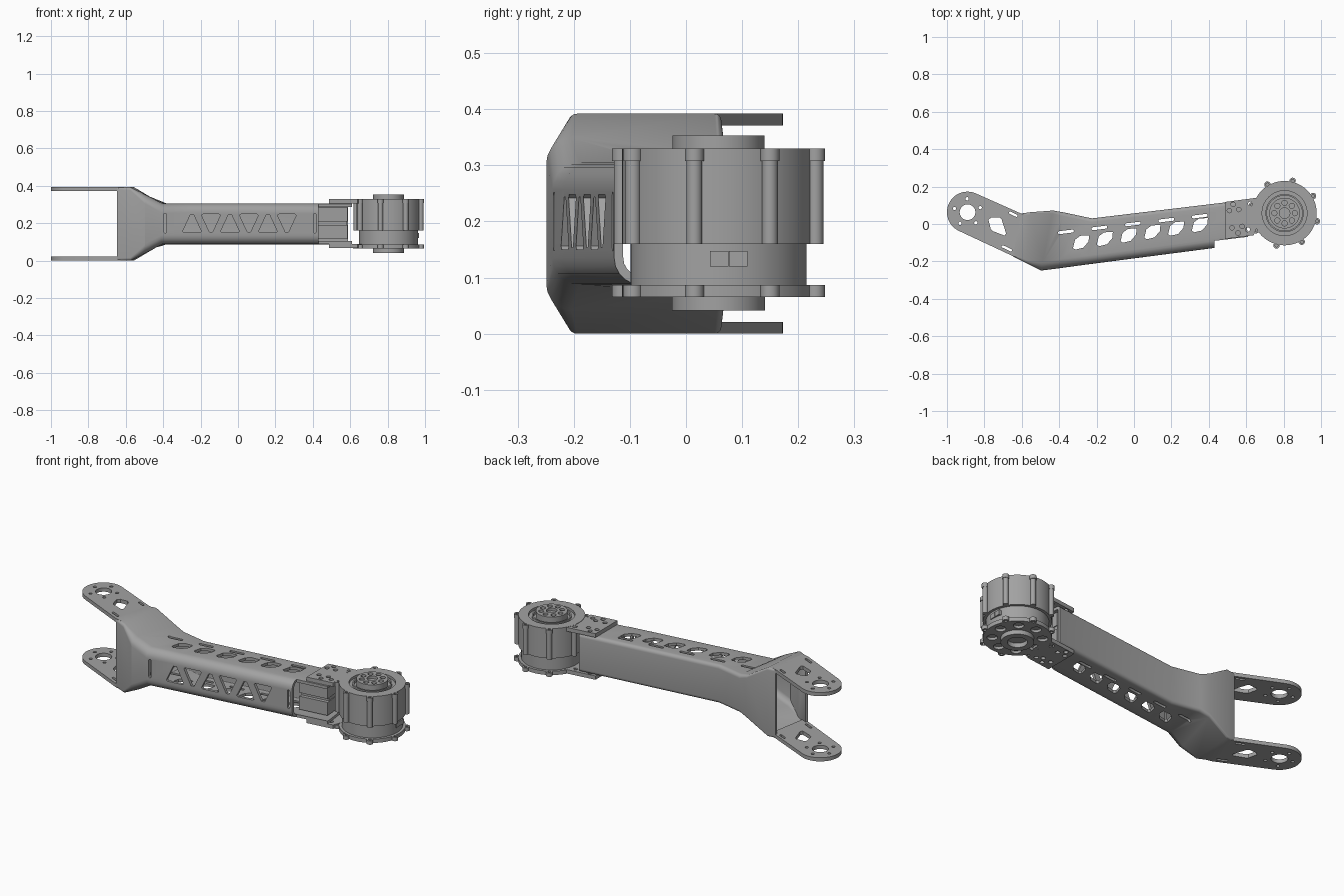
import bpy, bmesh, math
from math import sin, cos, pi

cube = bpy.data.objects.get("Cube")
if cube:
    bpy.data.objects.remove(cube)

GREY = 0.36
metal = bpy.data.materials.new("machined_grey")
metal.use_nodes = True
metal.diffuse_color = (GREY, GREY, GREY, 1)
metal.node_tree.nodes["Principled BSDF"].inputs["Base Color"].default_value = (GREY, GREY, GREY, 1)

MID = 0.196             # mid height of the arm
PIVOT = (-0.89, 0.063)  # fork eye
HUB = (0.805, 0.058)    # motor axis


def finish(name, bm):
    bmesh.ops.recalc_face_normals(bm, faces=bm.faces)
    mesh = bpy.data.meshes.new(name)
    bm.to_mesh(mesh)
    bm.free()
    mesh.materials.append(metal)
    ob = bpy.data.objects.new(name, mesh)
    bpy.context.collection.objects.link(ob)
    return ob


def activate(ob):
    bpy.ops.object.select_all(action='DESELECT')
    ob.select_set(True)
    bpy.context.view_layer.objects.active = ob


def smooth(ob):
    activate(ob)
    bpy.ops.object.shade_smooth_by_angle(angle=math.radians(30))


def prisms(name, outlines, lo, hi, front=False):
    """Extrude outlines along z, or along y when front is set."""
    bm = bmesh.new()
    for pts in outlines:
        rings = [[bm.verts.new((a, d, b) if front else (a, b, d)) for a, b in pts] for d in (lo, hi)]
        n = len(pts)
        for i in range(n):
            j = (i + 1) % n
            bm.faces.new((rings[0][i], rings[0][j], rings[1][j], rings[1][i]))
        for ring in rings:
            bm.faces.new(ring)
    return finish(name, bm)


def circle(c, r, n=24):
    return [(c[0] + r * cos(2 * pi * i / n), c[1] + r * sin(2 * pi * i / n)) for i in range(n)]


def polar(c, r, angle):
    return (c[0] + r * cos(math.radians(angle)), c[1] + r * sin(math.radians(angle)))


def ring_of_holes(c, dist, r, count, start=0):
    return [circle(polar(c, dist, start + 360 * i / count), r, 16) for i in range(count)]


def slot(c, length, width, angle):
    """Rounded slot centred on c."""
    t = math.radians(angle)
    pts = []
    for side in (1, -1):
        for k in range(7):
            a = -pi / 2 + pi * k / 6
            u = side * (length / 2 - width / 2 + width / 2 * cos(a))
            v = side * width / 2 * sin(a)
            pts.append((c[0] + u * cos(t) - v * sin(t), c[1] + u * sin(t) + v * cos(t)))
    return pts


def cut(ob, cutter):
    mod = ob.modifiers.new("cut", 'BOOLEAN')
    mod.operation = 'DIFFERENCE'
    mod.solver = 'EXACT'
    mod.object = cutter
    activate(ob)
    bpy.ops.object.modifier_apply(modifier=mod.name)
    bpy.data.objects.remove(cutter)


def revolve(name, c, profile, steps=64):
    bm = bmesh.new()
    verts = [bm.verts.new((c[0] + r, c[1], z)) for r, z in profile]
    edges = [bm.edges.new(p) for p in zip(verts, verts[1:])]
    bmesh.ops.spin(bm, geom=verts + edges, cent=(*c, 0), axis=(0, 0, 1), angle=2 * pi, steps=steps)
    bmesh.ops.remove_doubles(bm, verts=bm.verts, dist=1e-4)
    ob = finish(name, bm)
    smooth(ob)
    return ob


def arm_section(front, back, hf, hb, rf, rb):
    """Rounded cross-section from a front point to a back point."""
    length = math.dist(front, back)
    pts = []
    for u0, h, r, sz, start in ((0, hf, rf, -1, 180), (length, hb, rb, -1, 270),
                                (length, hb, rb, 1, 0), (0, hf, rf, 1, 90)):
        cu = u0 + r if u0 == 0 else u0 - r
        for k in range(6):
            a = math.radians(start + 18 * k)
            t = (cu + r * cos(a)) / length
            pts.append((front[0] + (back[0] - front[0]) * t, front[1] + (back[1] - front[1]) * t,
                        MID + sz * (h - r) + r * sin(a)))
    return pts


# Hollow arm: flared fork root tapering into a straight box beam
sections = [
    arm_section((-.647, -.174), (-.604, .056), .196, .196, .012, .012),
    arm_section((-.575, -.210), (-.555, .063), .196, .196, .016, .012),
    arm_section((-.497, -.249), (-.433, .072), .153, .125, .045, .016),
    arm_section((-.410, -.238), (-.380, .063), .109, .109, .048, .02),
    arm_section((-.255, -.217), (-.225, .030), .109, .109, .048, .02),
    arm_section((.615, -.104), (.585, .127), .109, .109, .048, .02),
]
bm = bmesh.new()
rows = [[bm.verts.new(p) for p in s] for s in sections]
for a, b in zip(rows, rows[1:]):
    for i in range(len(a)):
        j = (i + 1) % len(a)
        bm.faces.new((a[i], a[j], b[j], b[i]))
arm = finish("arm_shell", bm)
shell = arm.modifiers.new("wall", 'SOLIDIFY')
shell.thickness = 0.016
shell.offset = -1
activate(arm)
bpy.ops.object.modifier_apply(modifier=shell.name)

# Slanted windows and slots through top and bottom, and the notched beam end
window = [(-.043, -.03), (-.032, .015), (-.004, .036), (.043, .038), (.04, .005), (.012, -.028), (-.03, -.038)]
holes = []
for i in range(6):
    x = -.283 + .127 * i
    y = -.099 + .0185 * i
    holes.append([(x + a, y + b) for a, b in window])
holes += [slot((-.364 + .179 * i, -.042 + .021 * i), .085, .016, 7) for i in range(5)]
holes.append([(.43, -.3), (.43, -.09), (.7, -.058), (.7, -.3)])
cut(arm, prisms("top_cutter", holes, -.1, .5))

# Alternating triangles and end slots in the front wall
holes = []
for i in range(6):
    x = -.246 + .1015 * i
    s = 1 if i % 2 == 0 else -1
    zc = .198 if s > 0 else .2
    holes.append([(x - .05, zc - s * .042), (x - .043, zc - s * .048), (x + .043, zc - s * .048),
                  (x + .05, zc - s * .042), (x + .009, zc + s * .046), (x - .009, zc + s * .046)])
holes += [slot((x, .2), .105, .014, 90) for x in (-.39, .41)]
cut(arm, prisms("front_cutter", holes, -.4, -.07, front=True))
smooth(arm)

# Fork plates
outline = [polar(PIVOT, .11, 68 + i * 177 / 24) for i in range(25)]
outline += [(-.647, -.172), (-.61, -.18), (-.57, .045), (-.604, .056)]
for name, lo in (("upper_fork_plate", .371), ("lower_fork_plate", .0)):
    plate = prisms(name, [outline], lo, lo + .021)
    holes = [circle(PIVOT, .042, 32)] + ring_of_holes(PIVOT, .072, .009, 5, 20)
    holes.append([(-.778, .022), (-.765, .034), (-.72, .036), (-.708, .026),
                  (-.684, -.05), (-.692, -.062), (-.755, -.038), (-.766, -.028)])
    holes += [slot((-.645, .052), .05, .013, -25), slot((-.68, -.13), .06, .013, -25)]
    cut(plate, prisms("plate_cutter", holes, lo - .05, lo + .07))
    smooth(plate)

# Motor brackets and the spacer between them
bracket = [(.487, -.08), (.64, -.06), (.675, .03), (.675, .142), (.655, .14), (.487, .118)]
screws = [(.53, .105), (.51, .072), (.56, .077), (.622, .108), (.524, -.02),
          (.556, -.048), (.578, -.013), (.608, -.03)]
for name, lo in (("upper_motor_bracket", .306), ("lower_motor_bracket", .066)):
    plate = prisms(name, [bracket], lo, lo + .022)
    cut(plate, prisms("screw_cutter", [circle(p, .012, 16) for p in screws], lo - .005, lo + .03))
    smooth(plate)
for i, lo in enumerate((.115, .21)):
    prisms(f"spacer_{i}", [[(.42, -.05), (.585, -.03), (.575, .09), (.42, .07)]], lo, lo + .075)
prisms("spacer_core", [[(.42, -.03), (.58, -.01), (.57, .09), (.42, .07)]], .13, .27)

# Motor body with grooved top
motor = revolve("motor_body", HUB, [
    (0, .338), (.028, .338), (.028, .353), (.082, .353), (.082, .312), (.094, .312), (.094, .328),
    (.102, .328), (.102, .316), (.12, .316), (.12, .33), (.172, .33), (.172, .16),
    (.157, .16), (.157, .08), (0, .08)])
cut(motor, prisms("hub_cutter", ring_of_holes(HUB, .055, .014, 8), .338, .4))
smooth(motor)

# Bottom flange with lightening holes, and its bearing collar
flange = prisms("bottom_flange", [circle(HUB, .172, 64)], .065, .087)
cut(flange, prisms("flange_cutter", ring_of_holes(HUB, .125, .027, 8, 8), .05, .0795))
smooth(flange)
revolve("bearing_collar", HUB, [(.05, .07), (.05, .041), (.083, .041), (.083, .07)])

# Screw bosses around the motor
for i in range(8):
    p = polar(HUB, .178, 31 + 45 * i)
    for name, lo, hi, r in (("rib", .16, .31, .014), ("top_boss", .308, .33, .017),
                            ("bottom_boss", .065, .087, .017)):
        boss = prisms(f"{name}_{i}", [circle(p, r)], lo, hi)
        if name != "rib":
            cut(boss, prisms("boss_cutter", [circle(p, .008, 16)], lo - .01, hi + .01))
        smooth(boss)

# Cable connector
for i, y in enumerate((.043, .077)):
    prisms(f"connector_{i}", [[(.93, y), (.967, y), (.967, y + .033), (.93, y + .033)]], .12, .147)
